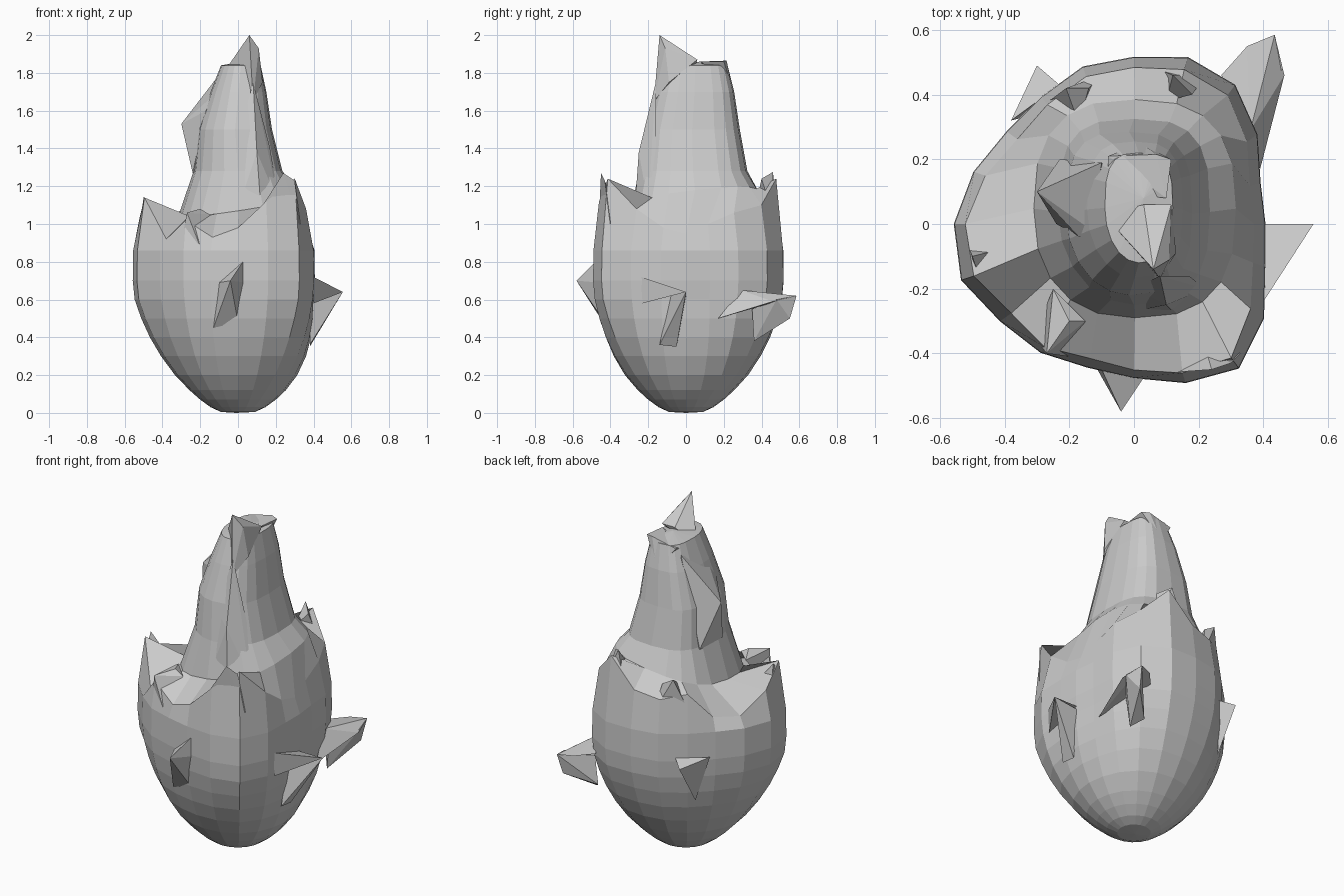
import bpy, bmesh
from math import cos, sin, radians

N = 20
# horizontal outline of the bulb, height of the petal rim, both per 18 degrees from +x
OUTLINE = [.405, .41, .47, .53, .54, .515, .51, .485, .485, .52,
           .555, .56, .51, .49, .465, .475, .515, .55, .495, .425]
RIM = [.95, 1.0, 1.06, 1.1, 1.24, 1.08, 1.05, 1.08, .93, .92,
       1.03, 1.14, .92, 1.02, .93, .98, 1.12, 1.24, 1.08, .98]
# rim radius relative to the outline
INSET = [.92, .92, .92, .93, .93, .94, .94, .94, .92, .93,
         .94, .93, .92, .96, .94, .95, .94, .93, .9, .91]
# bulb profile: height, radius
PROFILE = [(.005, .09), (.03, .145), (.07, .20), (.12, .255), (.2, .325), (.3, .387),
           (.4, .432), (.5, .463), (.6, .483), (.7, .492), (.86, .49)]
# flame sections: height, x min, x max, y min, y max
FLAME = [(1.12, -.31, .315, -.29, .385), (1.28, -.235, .235, -.25, .325),
         (1.5, -.21, .18, -.22, .285), (1.7, -.145, .15, -.165, .255),
         (1.84, -.09, .12, -.12, .22)]


def make(name, bm):
    bmesh.ops.recalc_face_normals(bm, faces=bm.faces)
    me = bpy.data.meshes.new(name)
    bm.to_mesh(me)
    bm.free()
    ob = bpy.data.objects.new(name, me)
    bpy.context.collection.objects.link(ob)
    return ob


def shard(name, pts):
    """Faceted spike: convex hull of a few points."""
    bm = bmesh.new()
    for p in pts:
        bm.verts.new(p)
    bmesh.ops.convex_hull(bm, input=bm.verts)
    loose = [v for v in bm.verts if not v.link_faces]
    bmesh.ops.delete(bm, geom=loose, context='VERTS')
    make(name, bm)


def section(z, x0, x1, y0, y1, first):
    """Ring of the flame: boxy behind, flatter at the front left."""
    ring = []
    for k in range(N):
        c, s = cos(radians(18 * k)), sin(radians(18 * k))
        e = .75
        if c < -.01 and s < -.01:
            e = .85 if first else 1.0
        elif s > 0 and not first:
            e = .65
        px = abs(c) ** e * (1 if c > 0 else -1)
        py = abs(s) ** e * (1 if s > 0 else -1)
        cx, cy = (x0 + x1) / 2, (y0 + y1) / 2
        ring.append((cx + px * (x1 - x0) / 2, cy + py * (y1 - y0) / 2,
                     z + (.06 * c + .05 * s if first else 0)))
    return ring


# bulb, petal rim, valley and central flame as one lofted skin
rings = []
for z, r in PROFILE:
    b = min(1, max(0, (z - .1) / .5))
    ring = []
    for k, o in enumerate(OUTLINE):
        a = radians(18 * k)
        q = r * (1 - b + b * o / .49)
        ring.append((q * cos(a), q * sin(a), z))
    rings.append(ring)
rings.append([(o * i * cos(radians(18 * k)), o * i * sin(radians(18 * k)), h)
              for k, (o, i, h) in enumerate(zip(OUTLINE, INSET, RIM))])
for i, f in enumerate(FLAME):
    rings.append(section(*f, i == 0))

bm = bmesh.new()
rows = [[bm.verts.new(p) for p in ring] for ring in rings]
for lo, hi in zip(rows, rows[1:]):
    for k in range(N):
        j = (k + 1) % N
        bm.faces.new((lo[k], lo[j], hi[j], hi[k]))
for row, p in ((rows[0], (-.01, 0, 0)), (rows[-1], (.03, .08, 1.86))):
    c = bm.verts.new(p)
    for k in range(N):
        bm.faces.new((row[k], row[(k + 1) % N], c))
make("flame_body", bm)

# tips of the central flame
shard("flame_tip", [(.06, -.14, 2), (.11, -.11, 1.93), (.13, -.09, 1.75), (.08, -.17, 1.65),
                    (-.05, -.02, 1.84), (.03, .06, 1.87), (.115, .06, 1.87),
                    (-.09, .03, 1.78)])
shard("flame_rear_tip", [(.07, .215, 1.865), (-.08, .21, 1.83), (.115, .2, 1.86),
                         (.1, .08, 1.86), (-.08, .1, 1.8), (.02, .25, 1.7)])
shard("flame_left_crest", [(-.3, .1, 1.53), (-.16, .16, 1.66), (-.1, .19, 1.79),
                           (-.13, -.02, 1.68), (-.17, -.04, 1.6),
                           (-.23, .2, 1.27), (-.24, .0, 1.27), (-.05, .1, 1.3)])
shard("flame_front_ridge", [(.1, -.25, 1.38), (.08, -.16, 1.75), (.0, -.2, 1.45),
                            (.17, -.16, 1.4), (.12, -.27, 1.1), (.0, -.27, 1.08),
                            (.22, -.2, 1.1)])

# petal tips on the rim
shard("front_petal_tip", [(.24, -.45, 1.27), (.3, -.43, 1.23), (.33, -.4, 1.0),
                          (.1, -.46, 1.05), (.22, -.38, 1.1)])
shard("back_petal_tip", [(.12, .46, 1.275), (.18, .4, 1.24), (.22, .46, 1.05),
                         (.05, .49, 1.02), (.1, .38, 1.15)])
shard("left_petal_tip", [(-.5, -.1, 1.145), (-.48, -.16, 1.1), (-.53, -.02, .88),
                         (-.49, -.18, .88), (-.42, -.08, 1.04)])
shard("left_front_petal_tip", [(-.27, -.4, 1.06), (-.2, -.3, 1.08), (-.15, -.3, 1.05),
                               (-.31, -.35, .85), (-.2, -.41, .88), (-.25, -.2, 1.06)])
shard("left_back_petal_tip", [(-.21, .42, 1.17), (-.14, .42, 1.13), (-.29, .36, .95),
                              (-.1, .46, .95), (-.17, .31, 1.1)])

# thorns sticking out of the bulb
shard("right_thorn_upper", [(.555, 0, .64), (.4, -.24, .72), (.4, -.23, .58), (.39, 0, .64)])
shard("right_thorn_lower", [(.555, 0, .64), (.38, -.14, .36), (.38, -.05, .35),
                            (.39, -.08, .64), (.39, 0, .62)])
shard("back_right_thorn_upper", [(.435, .585, .62), (.465, .46, .59), (.39, .17, .5),
                                 (.36, .29, .65), (.27, .46, .62), (.35, .55, .62)])
shard("back_right_thorn_lower", [(.435, .585, .62), (.46, .48, .6), (.42, .55, .5),
                                 (.33, .36, .38), (.28, .42, .42), (.35, .35, .55)])
shard("front_thorn", [(-.04, -.58, .7), (-.1, -.45, .69), (.04, -.46, .82),
                      (.04, -.46, .69), (0, -.43, .48), (-.13, -.42, .45)])
shard("back_left_thorn", [(-.3, .49, .69), (-.38, .32, .72), (-.23, .43, .72),
                          (-.3, .34, .45)])
